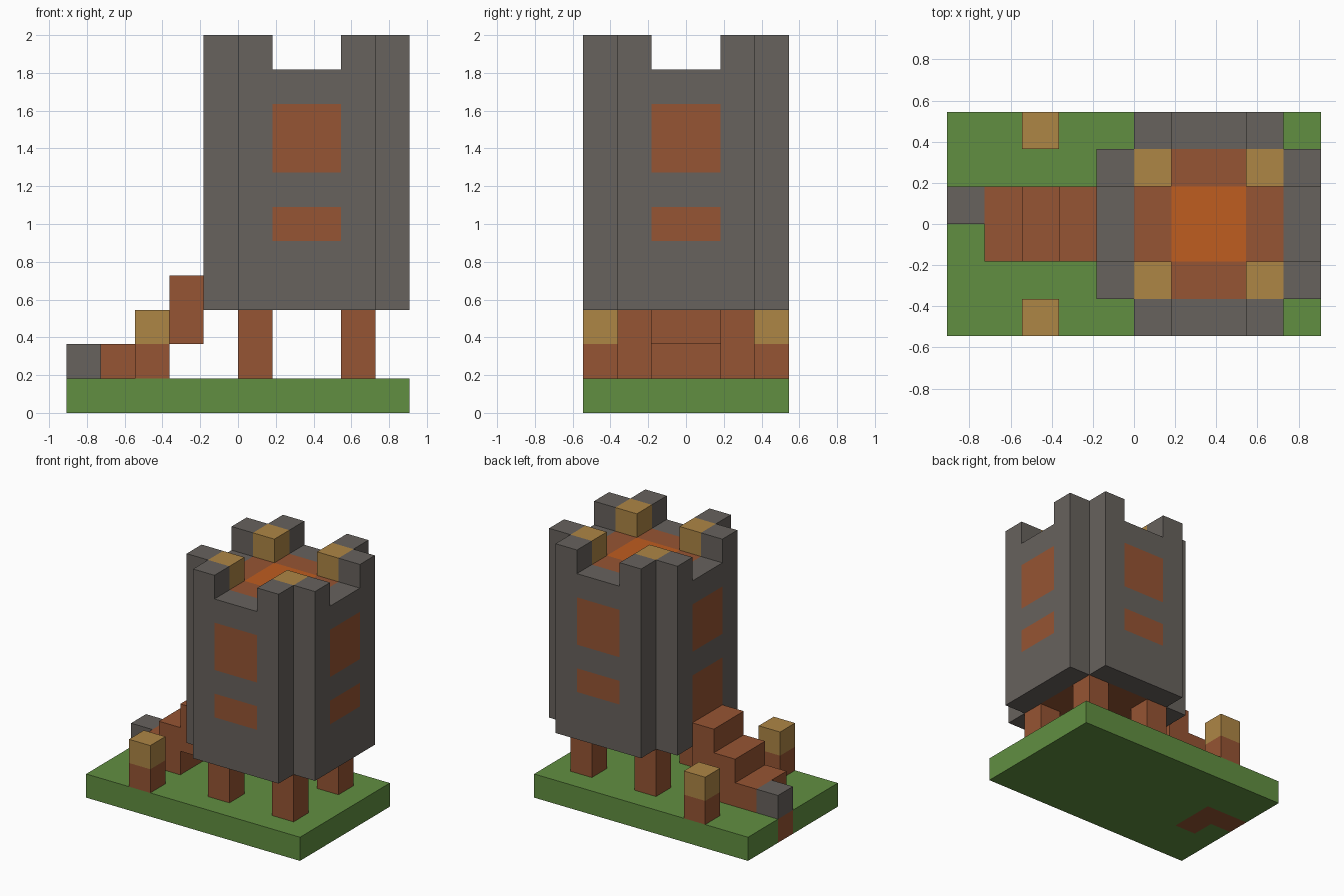
import bpy, bmesh
from mathutils import Vector

cube = bpy.data.objects.get("Cube")
if cube:
    bpy.data.objects.remove(cube, do_unlink=True)

U = 2 / 11  # one block


def material(name, rgb):
    m = bpy.data.materials.new(name)
    m.use_nodes = True
    m.diffuse_color = (*rgb, 1)
    m.node_tree.nodes["Principled BSDF"].inputs["Base Color"].default_value = (*rgb, 1)
    return m


STONE = material("grey stone", (0.136, 0.122, 0.110))
WOOD = material("brown wood", (0.305, 0.089, 0.033))
GRASS = material("green grass", (0.120, 0.275, 0.053))
GOLD = material("golden yellow", (0.423, 0.238, 0.060))
EMBER = material("bright orange", (0.521, 0.109, 0.014))


def prism(name, outline, z0, z1, mats, cuts=(), rule=None):
    """Extrude an outline in block units, cut it on planes, colour faces by rule."""
    bm = bmesh.new()
    base = bm.faces.new([bm.verts.new((x, y, z0)) for x, y in outline])
    top = bmesh.ops.extrude_face_region(bm, geom=[base])
    bmesh.ops.translate(bm, vec=(0, 0, z1 - z0),
                        verts=[g for g in top["geom"] if isinstance(g, bmesh.types.BMVert)])
    for axis, values in cuts:
        normal = Vector([i == axis for i in range(3)])
        for v in values:
            bmesh.ops.bisect_plane(bm, geom=bm.verts[:] + bm.edges[:] + bm.faces[:],
                                   plane_co=normal * v, plane_no=normal)
    bmesh.ops.recalc_face_normals(bm, faces=bm.faces)
    bm.normal_update()
    if rule:
        for f in bm.faces:
            f.material_index = rule(f.calc_center_median(), f.normal)
    bmesh.ops.scale(bm, vec=(U, U, U), verts=bm.verts)
    mesh = bpy.data.meshes.new(name)
    bm.to_mesh(mesh)
    bm.free()
    for m in mats:
        mesh.materials.append(m)
    obj = bpy.data.objects.new(name, mesh)
    bpy.context.collection.objects.link(obj)
    return obj


def box(name, x, y, z, mats, **kw):
    outline = [(x[0], y[0]), (x[1], y[0]), (x[1], y[1]), (x[0], y[1])]
    return prism(name, outline, z[0], z[1], mats, **kw)


# Grass base with the stair footing showing on its underside and right end
def base_rule(c, n):
    footing = (-4 < c.x < -3 and -1 < c.y < 1) or (c.x < -4 and 0 < c.y < 1)
    return 1 if footing and n.z < 0.5 else 0


box("grass_base", (-5, 5), (-3, 3), (0, 1), [GRASS, WOOD],
    cuts=[(0, (-4, -3)), (1, (-1, 0, 1))], rule=base_rule)


# Tower body: notched corners, windows on each side, doorway above the stairs
def tower_rule(c, n):
    x, y = c.x - 2, c.y
    if abs(n.z) > 0.5:
        if n.z > 0 and max(abs(x), abs(y)) < 1:
            return 2
        return 1 if max(abs(x), abs(y)) < 2 else 0
    side = y if abs(n.x) > 0.5 else x
    window = 5 < c.z < 6 or 7 < c.z < 9
    door = n.x < -0.5 and 4 < c.z < 6
    return 1 if abs(side) < 1 and (window or door) else 0


cross = [(-1, -2), (0, -2), (0, -3), (4, -3), (4, -2), (5, -2),
         (5, 2), (4, 2), (4, 3), (0, 3), (0, 2), (-1, 2)]
prism("tower_body", cross, 3, 10, [STONE, WOOD, EMBER],
      cuts=[(0, (0, 1, 3, 4)), (1, (-2, -1, 1, 2)), (2, range(4, 10))], rule=tower_rule)


def span(centre, sign, a, b):
    return sorted((centre + sign * a, centre + sign * b))


# Four corners: battlements with a golden block, and a wooden leg
for sx, xname in ((-1, "right"), (1, "left")):
    for sy, yname in ((-1, "front"), (1, "back")):
        corner = yname + "_" + xname
        inner_x, outer_x = span(2, sx, 1, 2), span(2, sx, 2, 3)
        inner_y, outer_y = span(0, sy, 1, 2), span(0, sy, 2, 3)
        box("side_battlement_" + corner, outer_x, inner_y, (10, 11), [STONE])
        box("end_battlement_" + corner, inner_x, outer_y, (10, 11), [STONE])
        box("gold_block_" + corner, inner_x, inner_y, (10, 11), [GOLD])
        box("leg_" + corner, inner_x, inner_y, (1, 3), [WOOD])

# Stairs leading up to the doorway
box("lower_step", (-4, -3), (-1, 1), (1, 2), [WOOD])
box("middle_step", (-3, -2), (-1, 1), (1, 3), [WOOD])
box("upper_step", (-2, -1), (-1, 1), (2, 4), [WOOD])
box("stone_block", (-5, -4), (0, 1), (1, 2), [STONE])

# Lamp posts beside the stairs
for sy, yname in ((-1, "front"), (1, "back")):
    y = span(0, sy, 2, 3)
    box("lamp_post_" + yname, (-3, -2), y, (1, 2), [WOOD])
    box("lamp_" + yname, (-3, -2), y, (2, 3), [GOLD])
